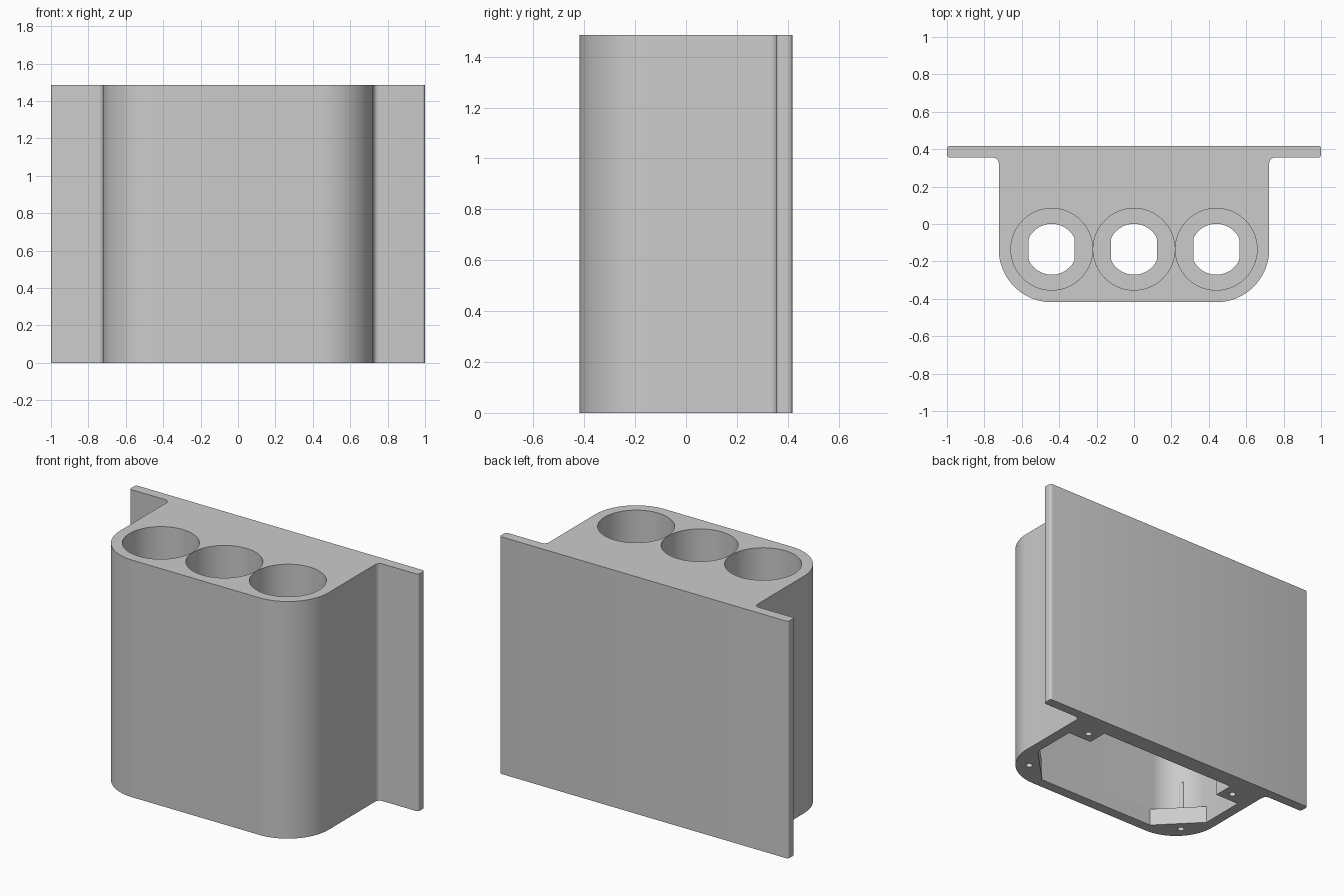
import bpy, bmesh
from math import cos, sin, radians

cube = bpy.data.objects.get("Cube")
if cube:
    bpy.data.objects.remove(cube, do_unlink=True)

grey = bpy.data.materials.new("light_grey_plastic")
grey.use_nodes = True
colour = (0.6, 0.6, 0.6, 1)
grey.diffuse_color = colour
grey.node_tree.nodes["Principled BSDF"].inputs["Base Color"].default_value = colour


def arc(cx, cy, r, start, end, steps=16):
    angles = [radians(start + (end - start) * i / steps) for i in range(steps + 1)]
    return [(cx + r * cos(a), cy + r * sin(a)) for a in angles]


def circle(cx, cy, r, steps=64):
    return arc(cx, cy, r, 0, 360, steps)[:-1]


def mirrored(half):
    """Close a right-hand half profile with its mirror image."""
    return half + [(-x, y) for x, y in reversed(half)]


def prism(name, outline, z0, z1):
    bm = bmesh.new()
    base = bm.faces.new([bm.verts.new((x, y, z0)) for x, y in outline])
    up = bmesh.ops.extrude_face_region(bm, geom=[base])["geom"]
    bmesh.ops.translate(bm, vec=(0, 0, z1 - z0),
                        verts=[g for g in up if isinstance(g, bmesh.types.BMVert)])
    bmesh.ops.recalc_face_normals(bm, faces=bm.faces)
    mesh = bpy.data.meshes.new(name)
    bm.to_mesh(mesh)
    bm.free()
    mesh.materials.append(grey)
    obj = bpy.data.objects.new(name, mesh)
    bpy.context.collection.objects.link(obj)
    return obj


def cut(target, outline, z0, z1):
    cutter = prism("cutter", outline, z0, z1)
    cutter.hide_render = True
    mod = target.modifiers.new("cut", "BOOLEAN")
    mod.operation, mod.solver, mod.object = "DIFFERENCE", "EXACT", cutter
    bpy.context.view_layer.objects.active = target
    bpy.ops.object.modifier_apply(modifier=mod.name)
    bpy.data.objects.remove(cutter, do_unlink=True)


HEIGHT, FLOOR_Z, BOSS_Z = 1.485, 0.6, 0.11
CX, CY = 0.44, -0.135          # centre of the outer bores and front corners

# Rounded housing with its flanged mounting plate
half = (arc(CX, CY, 0.283, -90, 0, 24)
        + arc(0.753, 0.325, 0.03, 180, 90, 8)
        + arc(0.985, 0.37, 0.015, -90, 0, 4)
        + arc(0.985, 0.403, 0.015, 0, 90, 4))
housing = prism("housing", mirrored(half), 0, HEIGHT)

# Open cavity underneath, above the corner bosses
cavity = arc(CX, CY, 0.217, -90, 0, 24) + arc(0.507, 0.16, 0.15, 0, 90)
cut(housing, mirrored(cavity), BOSS_Z, FLOOR_Z)

# Cavity mouth, leaving solid screw bosses in the four corners
mouth = [(0.42, -0.351), (0.656, -0.11), (0.656, 0.18), (0.49, 0.18), (0.49, 0.309)]
cut(housing, mirrored(mouth), -0.1, BOSS_Z + 0.01)

# Screw holes
for side in (-1, 1):
    for x, y in ((0.59, -0.27), (0.56, 0.245)):
        cut(housing, circle(side * x, y, 0.02, 24), -0.1, 0.33)

# Three bores, each with a flat-sided opening through its floor
for x in (-CX, 0, CX):
    cut(housing, circle(x, CY, 0.2185), FLOOR_Z + 0.08, HEIGHT + 0.1)
    opening = [(x + max(-0.123, min(0.123, px)), py + CY)
               for px, py in circle(0, 0, 0.136)]
    cut(housing, opening, FLOOR_Z - 0.1, FLOOR_Z + 0.2)

bpy.ops.object.select_all(action="DESELECT")
housing.select_set(True)
bpy.context.view_layer.objects.active = housing
bpy.ops.object.shade_smooth_by_angle(angle=radians(30))
